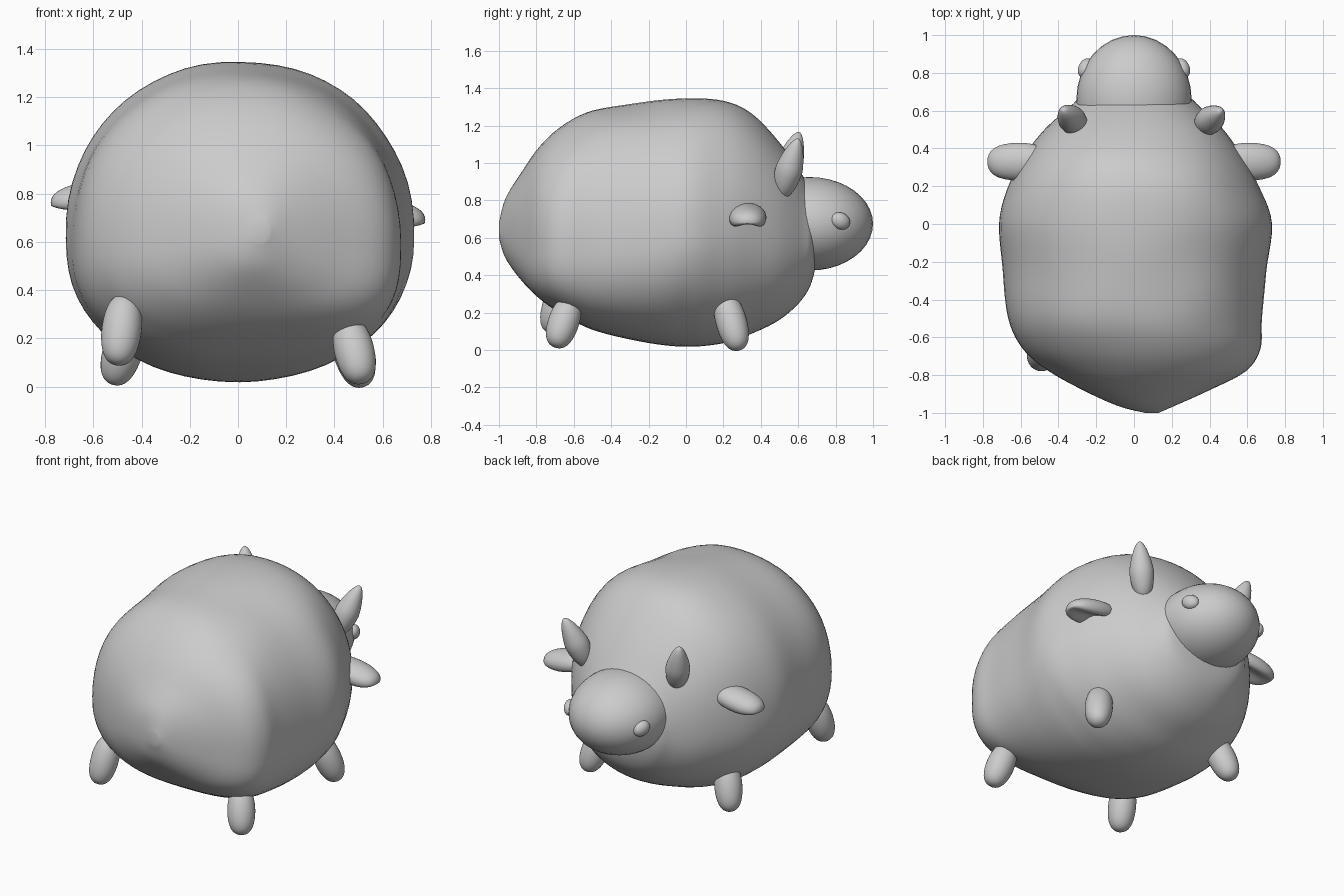
import bpy, bmesh, math
from mathutils import Vector, noise

cube = bpy.data.objects.get("Cube")
if cube:
    bpy.data.objects.remove(cube, do_unlink=True)

grey = bpy.data.materials.new("plain_grey")
grey.use_nodes = True
COLOUR = (0.6, 0.6, 0.6, 1)
grey.diffuse_color = COLOUR
grey.node_tree.nodes["Principled BSDF"].inputs["Base Color"].default_value = COLOUR


def finish(bm, name):
    bmesh.ops.recalc_face_normals(bm, faces=bm.faces)
    for f in bm.faces:
        f.smooth = True
    mesh = bpy.data.meshes.new(name)
    bm.to_mesh(mesh)
    bm.free()
    mesh.materials.append(grey)
    obj = bpy.data.objects.new(name, mesh)
    bpy.context.collection.objects.link(obj)
    return obj


def ellipsoid(name, centre, radii, axis=(0, 0, 1), shape=None):
    """Unit sphere, scaled, optionally reshaped, with local z turned to axis."""
    bm = bmesh.new()
    bmesh.ops.create_uvsphere(bm, u_segments=32, v_segments=20, radius=1)
    turn = Vector((0, 0, 1)).rotation_difference(Vector(axis).normalized())
    for v in bm.verts:
        p = Vector([a * r for a, r in zip(v.co, radii)])
        if shape:
            p = shape(p, v.co.copy())
        v.co = turn @ p + Vector(centre)
    return finish(bm, name)


def spline(a, b, c, d, t):
    return 0.5 * (2*b + (c - a)*t + (2*a - 5*b + 4*c - d)*t*t + (3*b - a - 3*c + d)*t**3)


# Body: sections along its length as (y, left edge, right edge, bottom, top)
STATIONS = [
    (-1.0, 0.06, 0.13, 0.60, 0.68),
    (-0.965, -0.08, 0.21, 0.49, 0.81),
    (-0.88, -0.27, 0.40, 0.37, 0.95),
    (-0.78, -0.45, 0.59, 0.27, 1.09),
    (-0.66, -0.59, 0.67, 0.19, 1.20),
    (-0.5, -0.67, 0.68, 0.11, 1.28),
    (-0.25, -0.695, 0.70, 0.05, 1.32),
    (0.0, -0.715, 0.73, 0.018, 1.345),
    (0.2, -0.665, 0.66, 0.035, 1.335),
    (0.35, -0.59, 0.58, 0.085, 1.265),
    (0.5, -0.475, 0.475, 0.16, 1.11),
    (0.62, -0.34, 0.35, 0.27, 0.94),
    (0.68, -0.26, 0.27, 0.39, 0.83),
    (0.71, -0.08, 0.08, 0.58, 0.72),
]
SIDES, STEPS = 64, 5


def section(y, x0, x1, z0, z1):
    """Rounded ring, lower-set towards the rear and squarer at its left haunch."""
    rear = max(0, min(1, -y / 0.7, (1 + y) * 6))
    cx, half = (x0 + x1) / 2, (x1 - x0) / 2
    cz = z0 + (z1 - z0) * (0.45 - 0.05 * rear)
    ring = []
    for i in range(SIDES):
        a = math.tau * i / SIDES
        c, s = math.cos(a), math.sin(a)
        if s > 0:
            n = 2.15
        elif c > 0:
            n = 2 + 1.2 * rear
        else:
            n = 2.15 + 0.3 * rear
        x = math.copysign(abs(c) ** (2 / n), c) * half
        z = math.copysign(abs(s) ** (2 / n), s) * (z1 - cz if s > 0 else cz - z0)
        lump = 1 + 0.01 * noise.noise(Vector((x, y, z)) * 3)
        ring.append((cx + x * lump, y, cz + z * lump))
    return ring


bm = bmesh.new()
rings = []
last = len(STATIONS) - 1
for k in range(last * STEPS + 1):
    i = min(k // STEPS, last - 1)
    t = k / STEPS - i
    four = [STATIONS[max(0, min(last, i + j))] for j in (-1, 0, 1, 2)]
    values = [spline(*col, t) for col in zip(*four)]
    rings.append([bm.verts.new(p) for p in section(*values)])
for r, q in zip(rings, rings[1:]):
    for i in range(SIDES):
        j = (i + 1) % SIDES
        bm.faces.new((r[i], r[j], q[j], q[i]))
for end in (rings[0], rings[-1]):
    bm.faces.new(end)
finish(bm, "body")

# Head and eyes
ellipsoid("head", (0, 0.66, 0.675), (0.305, 0.34, 0.25))
for side, name in ((-1, "right"), (1, "left")):
    ellipsoid(name + "_eye", (side * 0.257, 0.826, 0.69), (0.045, 0.055, 0.037),
              (side, 0.45, 0))


# Horns: rounded at the base, drawn in to a point
def taper(p, unit):
    f = 1 - 0.32 * max(0, unit.z)
    return Vector((p.x * f, p.y * f, p.z))


for name, base, tip in (("right_horn", (-0.285, 0.505, 0.84), (-0.375, 0.605, 1.165)),
                        ("left_horn", (0.35, 0.505, 0.81), (0.46, 0.60, 1.13))):
    a, b = Vector(base), Vector(tip)
    ellipsoid(name, (a + b) / 2, (0.073, 0.073, (b - a).length / 2), b - a, taper)


# Ears: blunt drooping paddles with a hollow underside
def scoop(p, unit):
    hollow = 0.75 * (1 - unit.y ** 2) ** 2 if unit.z < 0 else 0
    return Vector((p.x * (1.25 - 0.25 * unit.x ** 2), p.y, p.z * (1 - hollow)))


for name, centre, lean in (("right_ear", (-0.61, 0.33, 0.78), (-0.17, 0, 1)),
                           ("left_ear", (0.61, 0.33, 0.708), (0.17, 0, 1))):
    ellipsoid(name, centre, (0.168, 0.1, 0.072), lean, scoop)


# Legs: blunt rounded pegs, sunk into the body at the top
def blunt(p, unit):
    return Vector((p.x, p.y, p.z * (1.2 - 0.2 * unit.z ** 2)))


for name, top, foot in (
        ("right_rear_leg", (-0.465, -0.64, 0.38), (-0.5, -0.73, 0.09)),
        ("left_rear_leg", (0.45, -0.61, 0.28), (0.515, -0.70, 0.015)),
        ("right_front_leg", (-0.43, 0.20, 0.30), (-0.52, 0.285, 0.01)),
        ("left_front_leg", (0.43, 0.20, 0.30), (0.52, 0.285, 0.0))):
    a, b = Vector(top), Vector(foot)
    ellipsoid(name, (a + b) / 2, (0.083, 0.083, (b - a).length / 2), b - a, blunt)
